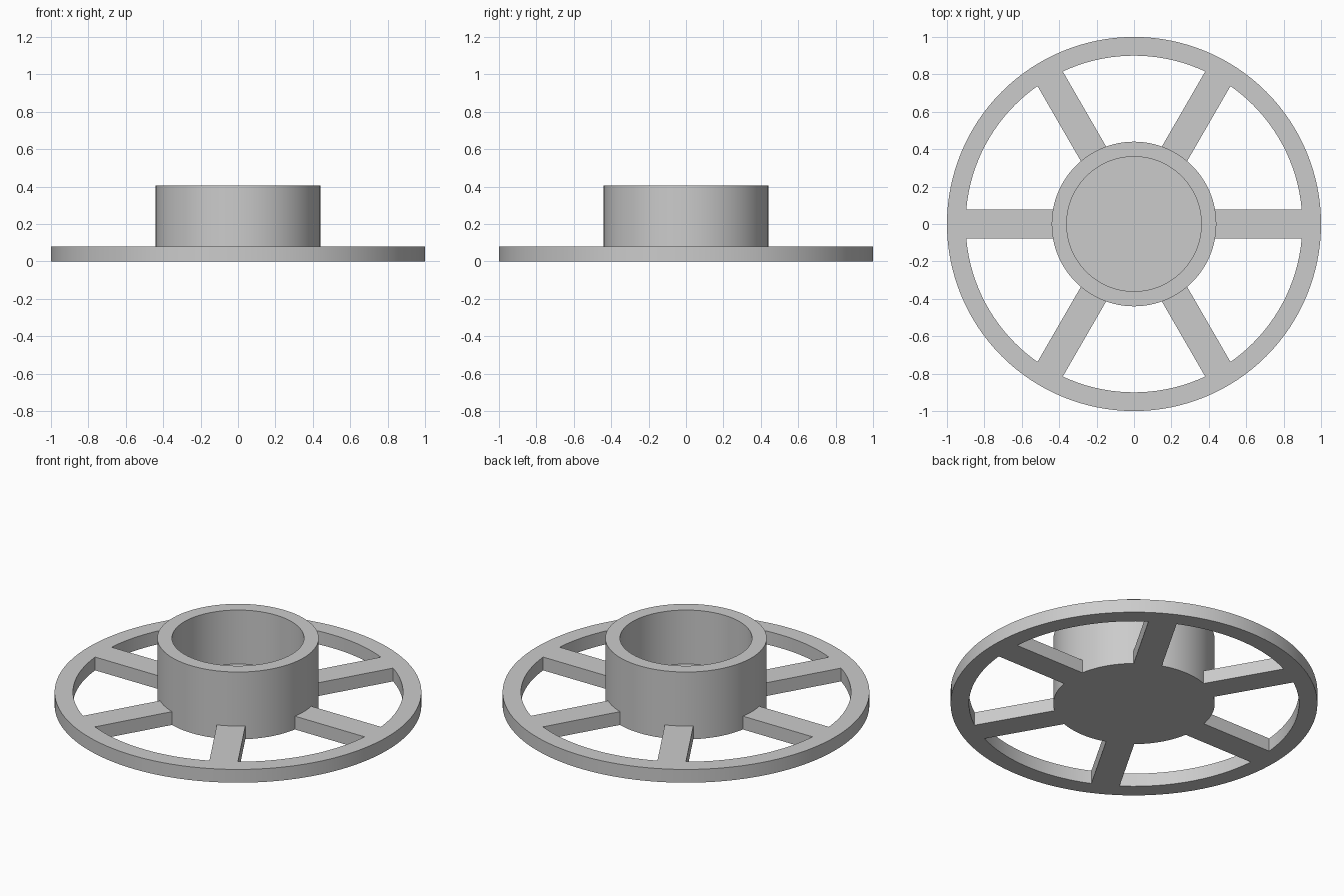
import bpy, bmesh, math
from mathutils import Matrix

cube = bpy.data.objects.get("Cube")
if cube:
    bpy.data.objects.remove(cube, do_unlink=True)

SEGMENTS = 128
PLATE_TOP, HUB_TOP = 0.08, 0.405
HUB_R, BORE_R = 0.44, 0.36
RIM_IN, RIM_OUT = 0.9, 1.0
SPOKE_HALF = 0.078
EMBED = 0.002

grey = bpy.data.materials.new("plain grey")
grey.use_nodes = True
grey.diffuse_color = (0.6, 0.6, 0.6, 1)
grey.node_tree.nodes["Principled BSDF"].inputs["Base Color"].default_value = (0.6, 0.6, 0.6, 1)


def finish(name, bm):
    bmesh.ops.remove_doubles(bm, verts=bm.verts, dist=1e-5)
    bmesh.ops.recalc_face_normals(bm, faces=bm.faces)
    mesh = bpy.data.meshes.new(name)
    bm.to_mesh(mesh)
    bm.free()
    mesh.materials.append(grey)
    obj = bpy.data.objects.new(name, mesh)
    bpy.context.collection.objects.link(obj)
    bpy.ops.object.select_all(action='DESELECT')
    obj.select_set(True)
    bpy.context.view_layer.objects.active = obj
    bpy.ops.object.shade_smooth_by_angle(angle=math.radians(30))
    return obj


def revolve(name, profile, closed):
    """Spin an (r, z) profile about the vertical axis."""
    bm = bmesh.new()
    verts = [bm.verts.new((r, 0, z)) for r, z in profile]
    pairs = list(zip(verts, verts[1:]))
    if closed:
        pairs.append((verts[-1], verts[0]))
    edges = [bm.edges.new(p) for p in pairs]
    bmesh.ops.spin(bm, geom=verts + edges, cent=(0, 0, 0), axis=(0, 0, 1),
                   angle=math.tau, steps=SEGMENTS, use_merge=True)
    return finish(name, bm)


def arc(radius, steps=6):
    """Points on a circle across the width of a spoke."""
    half = math.asin(SPOKE_HALF / radius)
    angles = [half * (2 * i / steps - 1) for i in range(steps + 1)]
    return [(radius * math.cos(a), radius * math.sin(a), 0) for a in angles]


# Outer rim
revolve("rim", [(RIM_IN, 0), (RIM_OUT, 0), (RIM_OUT, PLATE_TOP), (RIM_IN, PLATE_TOP)], True)

# Open cup hub with a solid floor
revolve("hub", [(0, 0), (HUB_R, 0), (HUB_R, HUB_TOP), (BORE_R, HUB_TOP),
                (BORE_R, PLATE_TOP), (0, PLATE_TOP)], False)

# Six spokes with ends curved to meet the hub and rim
outline = arc(RIM_IN + EMBED) + arc(HUB_R - EMBED)[::-1]
for i in range(6):
    bm = bmesh.new()
    base = bm.faces.new([bm.verts.new(p) for p in outline])
    top = bmesh.ops.extrude_face_region(bm, geom=[base], use_keep_orig=True)["geom"]
    bmesh.ops.translate(bm, vec=(0, 0, PLATE_TOP),
                        verts=[v for v in top if isinstance(v, bmesh.types.BMVert)])
    bmesh.ops.rotate(bm, verts=bm.verts, cent=(0, 0, 0),
                     matrix=Matrix.Rotation(i * math.tau / 6, 3, 'Z'))
    finish(f"spoke_{i + 1}", bm)
